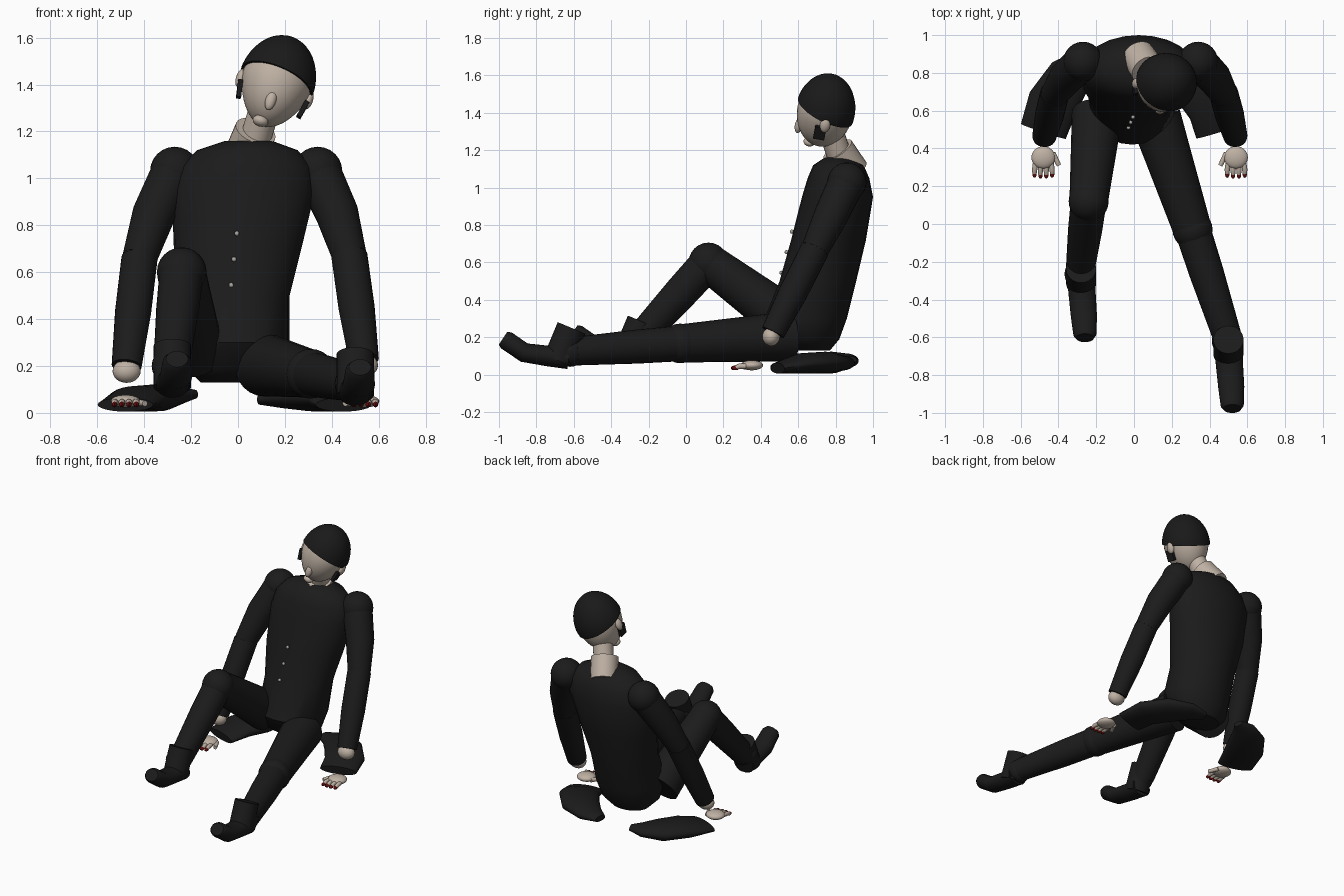
import bpy, bmesh, math
from mathutils import Vector, Matrix

old = bpy.data.objects.get("Cube")
if old:
    bpy.data.objects.remove(old, do_unlink=True)


def material(name, rgb):
    m = bpy.data.materials.new(name)
    m.use_nodes = True
    m.diffuse_color = (*rgb, 1)
    m.node_tree.nodes["Principled BSDF"].inputs["Base Color"].default_value = (*rgb, 1)
    return m


CLOTH = material("black cloth", (0.011, 0.011, 0.011))
HAIR = material("black hair", (0.01, 0.01, 0.01))
SKIN = material("pale skin", (0.52, 0.44, 0.37))
NAIL = material("dark red nail", (0.13, 0.005, 0.005))
BUTTON = material("grey button", (0.4, 0.39, 0.37))


def finish(bm, name, mat, angle=40):
    bmesh.ops.recalc_face_normals(bm, faces=bm.faces)
    me = bpy.data.meshes.new(name)
    bm.to_mesh(me)
    bm.free()
    me.materials.append(mat)
    ob = bpy.data.objects.new(name, me)
    bpy.context.collection.objects.link(ob)
    bpy.ops.object.select_all(action="DESELECT")
    ob.select_set(True)
    bpy.context.view_layer.objects.active = ob
    bpy.ops.object.shade_smooth_by_angle(angle=math.radians(angle))


def ball(name, pos, radii, mat, frame=Matrix(), segs=24):
    """Ellipsoid placed in an optional parent frame."""
    bm = bmesh.new()
    m = frame @ Matrix.Translation(pos) @ Matrix.Diagonal((*radii, 1))
    bmesh.ops.create_uvsphere(bm, u_segments=segs, v_segments=segs // 2, radius=1, matrix=m)
    finish(bm, name, mat)


def loft(name, rings, mat, level=False, n=24):
    """Skin of elliptical rings: (x, y, z, half width, half height)."""
    bm = bmesh.new()
    pts = [Vector(r[:3]) for r in rings]
    loops = []
    for i, r in enumerate(rings):
        t = (pts[min(i + 1, len(pts) - 1)] - pts[max(i - 1, 0)]).normalized()
        if level:
            side, up = Vector((1, 0, 0)), Vector((0, 1, 0))
        else:
            side = Vector((1, 0, 0)) if abs(t.z) > 0.6 else t.cross(Vector((0, 0, 1)))
            side = (side - t * side.dot(t)).normalized()
            up = side.cross(t)
        loops.append([bm.verts.new(pts[i] + side * r[3] * math.cos(a) + up * r[4] * math.sin(a))
                      for a in (math.tau * k / n for k in range(n))])
    for a, b in zip(loops, loops[1:]):
        for k in range(n):
            bm.faces.new((a[k], a[(k + 1) % n], b[(k + 1) % n], b[k]))
    bm.faces.new(loops[0])
    bm.faces.new(loops[-1])
    finish(bm, name, mat)


def tube(name, stops, mat):
    """Round limb: (x, y, z, radius)."""
    loft(name, [(*s, s[3]) for s in stops], mat)


# Torso, leaning back
loft("torso", [
    (-0.03, 0.67, 0.13, 0.13, 0.10),
    (-0.02, 0.65, 0.19, 0.20, 0.17),
    (-0.01, 0.64, 0.30, 0.23, 0.22),
    (-0.01, 0.705, 0.50, 0.23, 0.205),
    (0.0, 0.762, 0.72, 0.275, 0.20),
    (0.025, 0.81, 0.95, 0.305, 0.19),
    (0.035, 0.815, 1.05, 0.28, 0.165),
    (0.04, 0.815, 1.12, 0.215, 0.135),
    (0.045, 0.81, 1.16, 0.10, 0.07)], CLOTH, level=True)

for i in range(3):
    ball("button_%d" % (i + 1), (-0.005 - 0.012 * i, 0.566 - 0.028 * i, 0.765 - 0.11 * i),
         (0.011, 0.011, 0.011), BUTTON, segs=10)

# Neck in two sections
tube("lower_neck", [(0.025, 0.89, 1.085, 0.09), (0.075, 0.81, 1.202, 0.09)], SKIN)
tube("upper_neck", [(0.075, 0.82, 1.17, 0.066), (0.12, 0.77, 1.32, 0.066)], SKIN)

# Head, tilted sideways and slightly back
head = (Matrix.Translation((0.165, 0.744, 1.41)) @ Matrix.Rotation(math.radians(18), 4, "Y")
        @ Matrix.Rotation(math.radians(-10), 4, "X"))


def egg(name, radii, mat, hairline=False):
    bm = bmesh.new()
    bmesh.ops.create_uvsphere(bm, u_segments=32, v_segments=20, radius=1,
                              matrix=Matrix.Diagonal((*radii, 1)))
    for v in bm.verts:
        if v.co.z < 0:
            v.co.x *= 1 + 0.9 * v.co.z
    if hairline:
        bmesh.ops.bisect_plane(bm, geom=bm.verts[:] + bm.edges[:] + bm.faces[:],
                               plane_co=(0, 0, 0), plane_no=(0.09, 0.27, 1), clear_inner=True)
        bmesh.ops.holes_fill(bm, edges=[e for e in bm.edges if e.is_boundary])
    bm.transform(head)
    finish(bm, name, mat)


egg("head", (0.153, 0.15, 0.198), SKIN)
egg("hair", (0.164, 0.16, 0.206), HAIR, hairline=True)
ball("nose", (0, -0.126, -0.105), (0.023, 0.02, 0.043), SKIN, head)
ball("chin", (-0.015, -0.052, -0.19), (0.034, 0.032, 0.024), SKIN, head)
for s, side in ((1, "left"), (-1, "right")):
    ball(side + "_ear", (s * 0.152, 0.005, -0.03), (0.02, 0.028, 0.042), SKIN, head, 16)
    bm = bmesh.new()
    bmesh.ops.create_cube(bm, size=1, matrix=head @ Matrix.Translation((s * 0.142, -0.015, -0.08))
                          @ Matrix.Rotation(s * 0.2, 4, "Y") @ Matrix.Diagonal((0.02, 0.06, 0.075, 1)))
    finish(bm, side + "_sideburn", HAIR)

# Arms, propped beside the body, with hands on the floor
arms = {"left": (1, (0.34, 0.86, 1.03), (0.475, 0.69, 0.67), (0.537, 0.465, 0.225)),
        "right": (-1, (-0.27, 0.86, 1.03), (-0.42, 0.69, 0.66), (-0.475, 0.465, 0.2))}
for side, (s, sh, el, wr) in arms.items():
    sh, el, wr = Vector(sh), Vector(el), Vector(wr)
    ball(side + "_shoulder", sh, (0.105, 0.105, 0.105), CLOTH)
    bulge = sh.lerp(el, 0.5) + Vector((s * 0.015, 0, 0))
    tube(side + "_upper_arm", [(*sh, 0.098), (*bulge, 0.092), (*el, 0.074)], CLOTH)
    ball(side + "_elbow", el, (0.073, 0.073, 0.073), CLOTH)
    tube(side + "_forearm", [(*el, 0.077), (*el.lerp(wr, 0.5), 0.077), (*wr, 0.064)], CLOTH)
    ball(side + "_wrist", wr + Vector((0, -0.01, -0.022)), (0.06, 0.047, 0.05), SKIN)
    hx = 0.54 if s > 0 else -0.48
    ball(side + "_palm", (hx, 0.352, 0.05), (0.063, 0.06, 0.027), SKIN)
    for k in range(4):
        dx = (k - 1.5) * 0.031
        tip = 0.258 + 0.35 * abs(dx) ** 1.3
        tube("%s_finger_%d" % (side, k + 1), [(hx + dx * 0.9, 0.32, 0.045, 0.014),
             (hx + dx, 0.285, 0.045, 0.014), (hx + dx, tip, 0.036, 0.011)], SKIN)
        ball("%s_nail_%d" % (side, k + 1), (hx + dx, tip, 0.036),
             (0.0125, 0.021, 0.0125), NAIL, segs=10)
    tube(side + "_thumb", [(hx - s * 0.05, 0.375, 0.045, 0.015),
                           (hx - s * 0.083, 0.31, 0.04, 0.012)], SKIN)

# Legs: left stretched out, right bent with the knee up
legs = {"left": ((0.115, 0.56, 0.205), (0.31, -0.03, 0.167), (0.495, -0.60, 0.125), (0, 0, 0)),
        "right": ((-0.195, 0.58, 0.26), (-0.24, 0.12, 0.6), (-0.285, -0.245, 0.2), (-0.78, 0.375, 0.035))}
for side, (hip, knee, ankle, off) in legs.items():
    hip, knee, ankle, off = map(Vector, (hip, knee, ankle, off))
    tube(side + "_thigh", [(*hip, 0.135), (*hip.lerp(knee, 0.35), 0.123), (*knee, 0.102)], CLOTH)
    ball(side + "_knee", knee, (0.106, 0.106, 0.106), CLOTH)
    tube(side + "_shin", [(*knee, 0.095), (*knee.lerp(ankle, 0.4), 0.091), (*ankle, 0.076)], CLOTH)
    ball(side + "_ankle", ankle + Vector((0, -0.02, 0)), (0.083, 0.083, 0.083), CLOTH)

    def shift(rings):
        return [(r[0] + off.x, r[1] + off.y, r[2] + off.z, *r[3:]) for r in rings]

    tube(side + "_boot_shaft", shift([(0.5, -0.685, 0.075, 0.08), (0.5, -0.612, 0.25, 0.08)]), CLOTH)
    loft(side + "_foot", shift([(0.5, -0.63, 0.09, 0.077, 0.06), (0.505, -0.74, 0.1, 0.072, 0.055),
         (0.515, -0.865, 0.118, 0.069, 0.052), (0.52, -0.96, 0.183, 0.061, 0.051),
         (0.52, -0.978, 0.195, 0.047, 0.041)]), CLOTH)

# Coat tails spread on the floor behind the hips
loft("right_coat_tail", [(-0.48, 0.49, 0.035, 0.125, 0.03), (-0.43, 0.64, 0.06, 0.135, 0.055),
     (-0.34, 0.78, 0.065, 0.12, 0.058), (-0.25, 0.86, 0.075, 0.075, 0.038),
     (-0.18, 0.88, 0.08, 0.035, 0.018)], CLOTH)
loft("left_coat_tail", [(0.45, 0.49, 0.035, 0.125, 0.03), (0.41, 0.62, 0.06, 0.13, 0.055),
     (0.31, 0.745, 0.065, 0.125, 0.058), (0.19, 0.82, 0.062, 0.09, 0.042),
     (0.09, 0.84, 0.055, 0.045, 0.02)], CLOTH)
